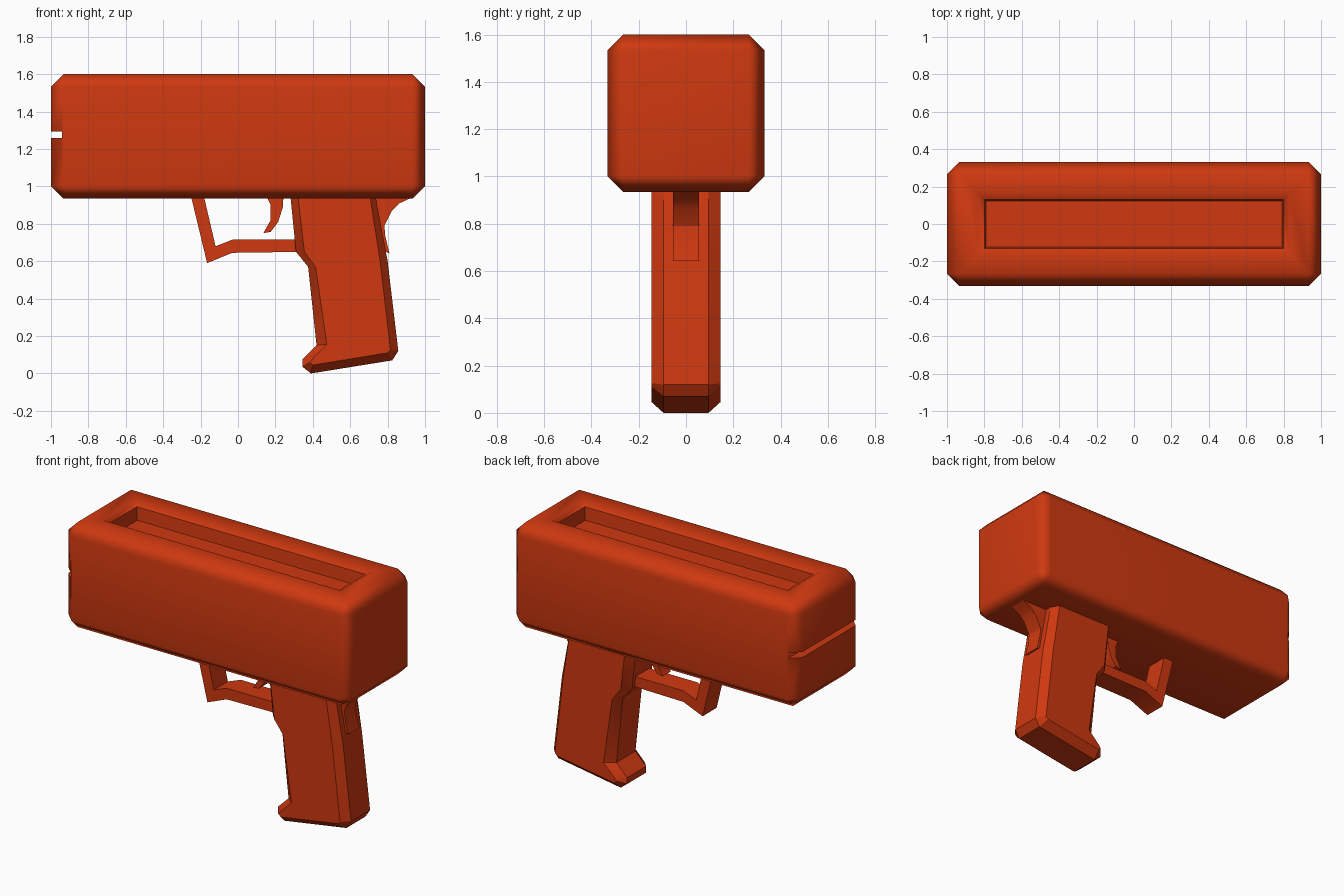
import bpy, bmesh, math

if "Cube" in bpy.data.objects:
    bpy.data.objects.remove(bpy.data.objects["Cube"])

paint = bpy.data.materials.new("orange_red")
paint.diffuse_color = (0.62, 0.04, 0.005, 1)
paint.use_nodes = True
paint.node_tree.nodes["Principled BSDF"].inputs["Base Color"].default_value = paint.diffuse_color


def add_object(name, bm):
    bmesh.ops.recalc_face_normals(bm, faces=bm.faces[:])
    mesh = bpy.data.meshes.new(name)
    bm.to_mesh(mesh)
    bm.free()
    ob = bpy.data.objects.new(name, mesh)
    bpy.context.collection.objects.link(ob)
    mesh.materials.append(paint)
    return ob


def box(size, centre):
    bm = bmesh.new()
    bmesh.ops.create_cube(bm, size=1)
    bmesh.ops.scale(bm, vec=size, verts=bm.verts)
    bmesh.ops.translate(bm, vec=centre, verts=bm.verts)
    return bm


def loft(name, sections):
    """Skin matching side profiles, each given as (y, [(x, z), ...])."""
    bm = bmesh.new()
    rings = [[bm.verts.new((x, y, z)) for x, z in pts] for y, pts in sections]
    n = len(rings[0])
    for a, b in zip(rings, rings[1:]):
        for i in range(n):
            j = (i + 1) % n
            bm.faces.new((a[i], a[j], b[j], b[i]))
    bm.faces.new(rings[0])
    bm.faces.new(rings[-1])
    return add_object(name, bm)


def smooth(ob, degrees):
    bpy.ops.object.select_all(action='DESELECT')
    ob.select_set(True)
    bpy.context.view_layer.objects.active = ob
    bpy.ops.object.shade_smooth_by_angle(angle=math.radians(degrees))


# Chamfered body with a sunken tray in the top
bm = box((2, 0.665, 0.665), (0, 0, 1.2675))
bmesh.ops.bevel(bm, geom=bm.edges[:], offset=0.067, offset_type='OFFSET',
                segments=1, affect='EDGES', profile=0.5)
bm.normal_update()
top = max(bm.faces, key=lambda f: f.calc_center_median().z)
for thickness, depth in ((0.1, 0), (0.035, -0.02), (0.008, -0.08)):
    bmesh.ops.inset_region(bm, faces=[top], thickness=thickness, depth=depth,
                           use_even_offset=True)
body = add_object("body", bm)

# Groove across the left end
cutter = add_object("groove_cutter", box((0.2, 1, 0.035), (-1.04, 0, 1.277)))
cutter.hide_render = True
cut = body.modifiers.new("groove", 'BOOLEAN')
cut.operation = 'DIFFERENCE'
cut.solver = 'EXACT'
cut.object = cutter
bpy.context.view_layer.objects.active = body
bpy.ops.object.modifier_apply(modifier=cut.name)
bpy.data.objects.remove(cutter)
smooth(body, 50)
weighted = body.modifiers.new("even_shading", 'WEIGHTED_NORMAL')
weighted.keep_sharp = True

# Handle with chamfered rim, flared at the toe
rim = [(0.28, 0.95), (0.31, 0.65), (0.375, 0.57), (0.42, 0.15), (0.345, 0.075),
       (0.345, 0.035), (0.39, 0.0), (0.825, 0.07), (0.857, 0.12), (0.80, 0.6), (0.735, 0.95)]
flat = [(0.32, 0.95), (0.355, 0.65), (0.415, 0.57), (0.475, 0.155), (0.40, 0.08),
        (0.385, 0.06), (0.40, 0.045), (0.80, 0.11), (0.815, 0.125), (0.76, 0.6), (0.705, 0.95)]
smooth(loft("handle", [(-0.145, flat), (-0.095, rim), (0.095, rim), (0.145, flat)]), 30)

# Thin parts with a straight side profile: (half width, outline)
thin_parts = {
    "finger_guard": (0.07, [(-0.252, 0.95), (-0.165, 0.59), (-0.03, 0.645), (0.33, 0.65),
                            (0.33, 0.715), (-0.03, 0.715), (-0.12, 0.68), (-0.183, 0.95)]),
    "trigger": (0.04, [(0.15, 0.95), (0.175, 0.9), (0.175, 0.82), (0.135, 0.75),
                       (0.175, 0.757), (0.215, 0.81), (0.24, 0.89), (0.243, 0.95)]),
    "rear_tang": (0.055, [(0.70, 0.95), (0.95, 0.95), (0.86, 0.908), (0.82, 0.865), (0.783, 0.79),
                          (0.787, 0.735), (0.81, 0.642), (0.76, 0.66)]),
}
for name, (half, outline) in thin_parts.items():
    smooth(loft(name, [(-half, outline), (half, outline)]), 30)
